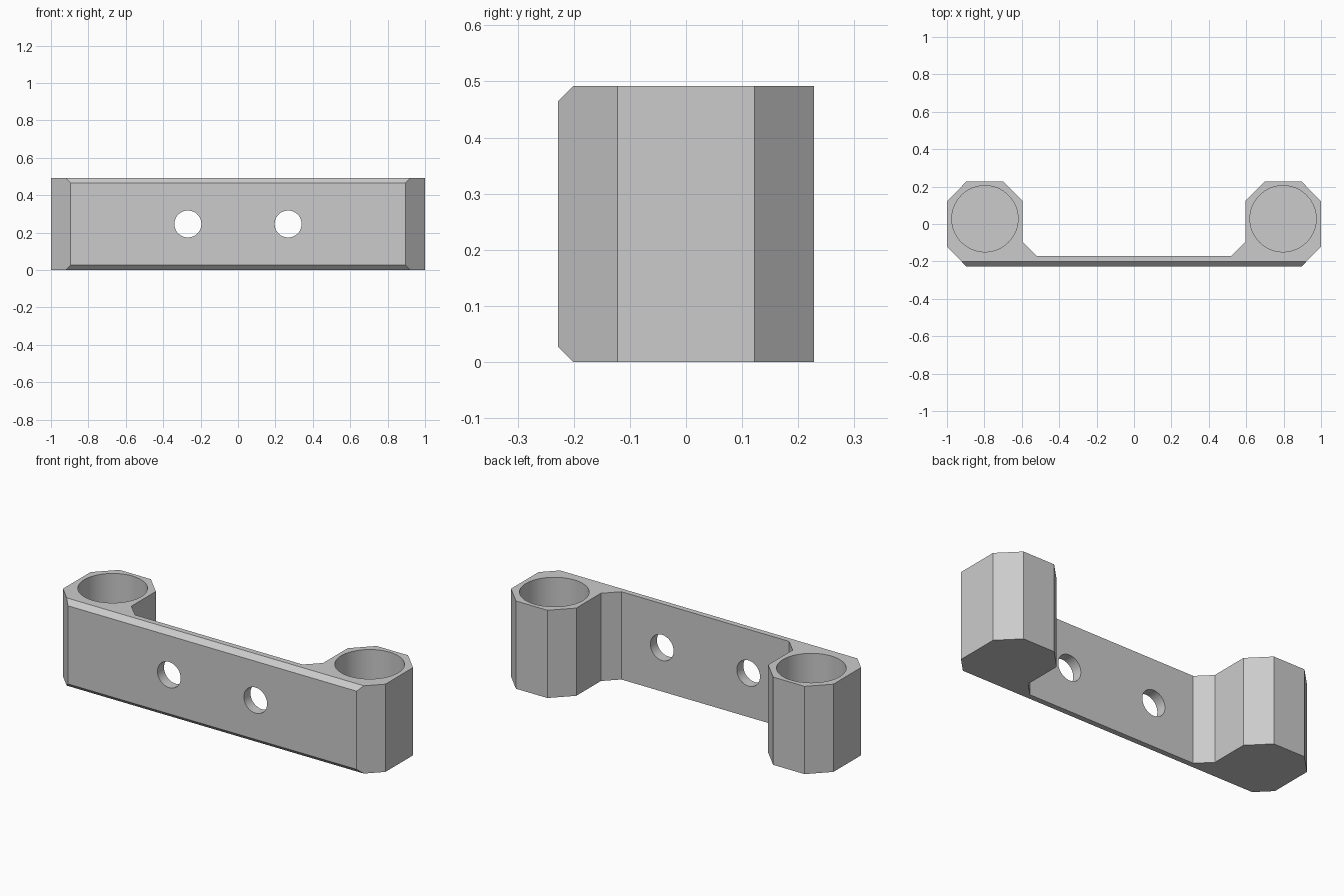
import bpy, bmesh, math
from mathutils import Vector

cube = bpy.data.objects.get("Cube")
if cube:
    bpy.data.objects.remove(cube, do_unlink=True)

HEIGHT = 0.492
FRONT = -0.228
CHAMFER = 0.027

grey = bpy.data.materials.new("light_grey")
grey.use_nodes = True
grey.diffuse_color = (0.6, 0.6, 0.6, 1)
grey.node_tree.nodes["Principled BSDF"].inputs["Base Color"].default_value = (0.6, 0.6, 0.6, 1)

# Bracket outline: one half, mirrored, then extruded upward
half = [(0.895, FRONT), (1.0, -0.122), (1.0, 0.122), (0.895, 0.228),
        (0.70, 0.228), (0.595, 0.122), (0.595, -0.095), (0.52, -0.17)]
outline = half + [(-x, y) for x, y in reversed(half)]

bm = bmesh.new()
base = bm.faces.new([bm.verts.new((x, y, 0)) for x, y in outline])
top = bmesh.ops.extrude_face_region(bm, geom=[base])["geom"]
bmesh.ops.translate(bm, vec=(0, 0, HEIGHT),
                    verts=[v for v in top if isinstance(v, bmesh.types.BMVert)])
bmesh.ops.recalc_face_normals(bm, faces=bm.faces)

# Long chamfers on the upper and lower front edges
for z, side in ((HEIGHT - CHAMFER, 1), (CHAMFER, -1)):
    cut = bmesh.ops.bisect_plane(bm, geom=bm.verts[:] + bm.edges[:] + bm.faces[:],
                                 plane_co=(0, FRONT, z),
                                 plane_no=Vector((0, -1, side)).normalized(),
                                 dist=1e-5, clear_outer=True)
    bmesh.ops.holes_fill(bm, edges=[e for e in bm.edges if e.is_boundary], sides=0)
bmesh.ops.recalc_face_normals(bm, faces=bm.faces)

mesh = bpy.data.meshes.new("bracket")
bm.to_mesh(mesh)
bm.free()
mesh.materials.append(grey)
bracket = bpy.data.objects.new("bracket", mesh)
bpy.context.collection.objects.link(bracket)
bpy.context.view_layer.objects.active = bracket


def drill(name, radius, depth, location, rotation=(0, 0, 0)):
    """Cut a round hole in the bracket."""
    bpy.ops.mesh.primitive_cylinder_add(vertices=64, radius=radius, depth=depth,
                                        location=location, rotation=rotation)
    cutter = bpy.context.object
    cutter.name = name
    cutter.hide_render = True
    cutter.data.materials.append(grey)
    bpy.ops.object.select_all(action='DESELECT')
    bracket.select_set(True)
    bpy.context.view_layer.objects.active = bracket
    mod = bracket.modifiers.new(name, 'BOOLEAN')
    mod.operation = 'DIFFERENCE'
    mod.solver = 'EXACT'
    mod.object = cutter
    bpy.ops.object.modifier_apply(modifier=mod.name)
    bpy.data.objects.remove(cutter, do_unlink=True)


# Blind sockets in the posts and through holes in the plate
floor = 0.05
for s in (-1, 1):
    drill("socket_cutter", 0.177, HEIGHT, (s * 0.797, 0.028, floor + HEIGHT / 2))
    drill("screw_hole_cutter", 0.072, 0.3, (s * 0.268, -0.2, HEIGHT / 2),
          (math.pi / 2, 0, 0))

bpy.ops.object.shade_smooth_by_angle(angle=math.radians(20))
